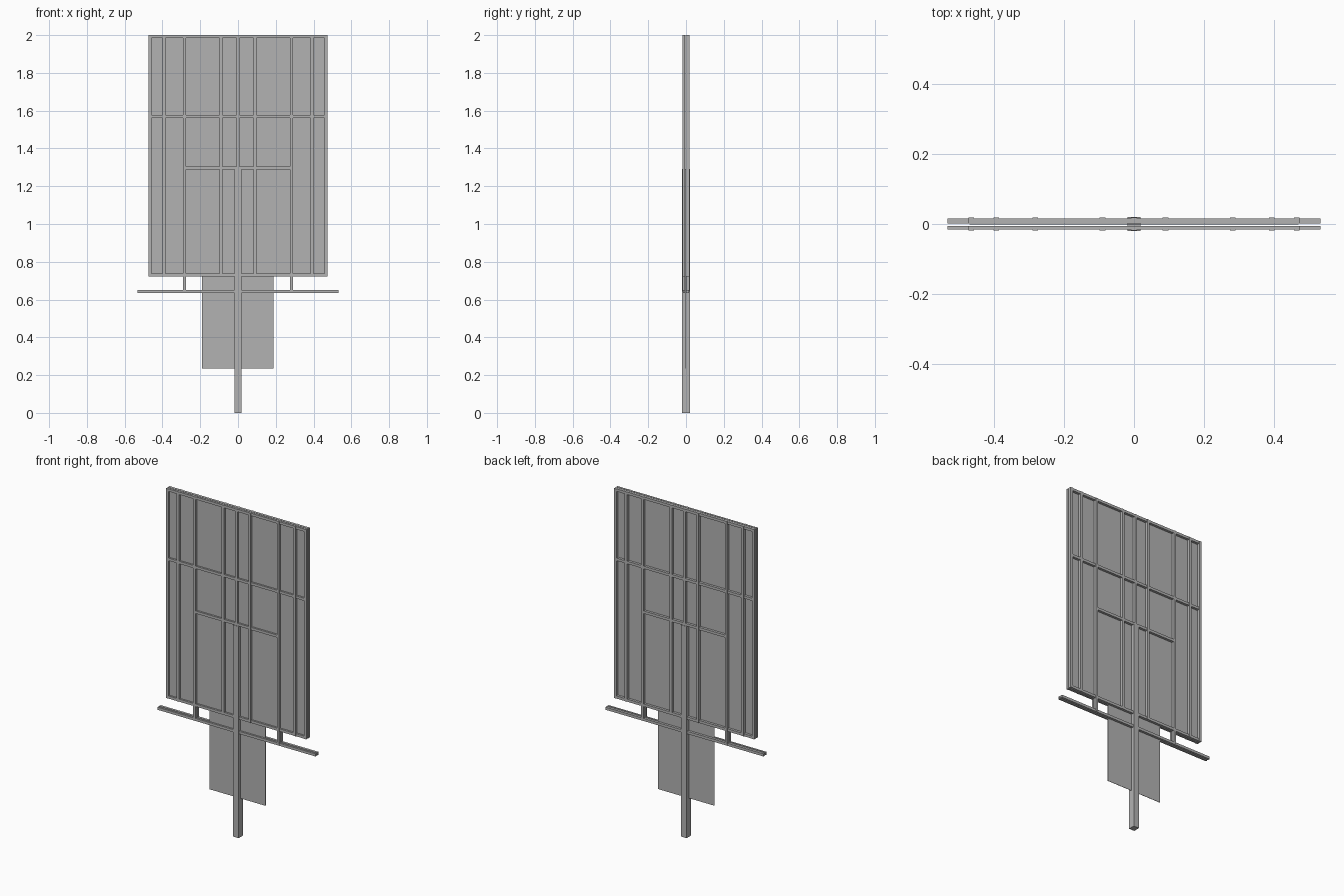
import bpy
import bmesh
from mathutils import Matrix, Vector

cube = bpy.data.objects.get("Cube")
if cube:
    bpy.data.objects.remove(cube, do_unlink=True)

steel = bpy.data.materials.new("grey_steel")
steel.use_nodes = True
GREY = (0.45, 0.45, 0.45, 1)
steel.diffuse_color = GREY
steel.node_tree.nodes["Principled BSDF"].inputs["Base Color"].default_value = GREY


def build(name, boxes):
    """One object made of boxes given as (low corner, high corner)."""
    bm = bmesh.new()
    for low, high in boxes:
        low, high = Vector(low), Vector(high)
        place = Matrix.Translation((low + high) / 2) @ Matrix.Diagonal((*(high - low), 1))
        bmesh.ops.create_cube(bm, size=1, matrix=place)
    mesh = bpy.data.meshes.new(name)
    bm.to_mesh(mesh)
    bm.free()
    mesh.materials.append(steel)
    obj = bpy.data.objects.new(name, mesh)
    bpy.context.collection.objects.link(obj)
    return obj


SHEET_Y = -0.002     # plane of the thin sheets
GAP = 0.003          # half of the slot between paired strips


def paired_strip(name, x0, x1, z0, z1, depth):
    """Bar made of a front and a back strip clamping the sheet."""
    build(name, [((x0, -depth, z0), (x1, SHEET_Y - GAP, z1)),
                 ((x0, SHEET_Y + GAP, z0), (x1, depth, z1))])


BAR = 0.008          # half width of a bar
TOP, BOTTOM, CROSS = 2.0, 0.722, 0.642

# Thin sheets
build("main_panel", [((-0.47, SHEET_Y - 0.001, BOTTOM), (0.47, SHEET_Y + 0.001, TOP))])
build("lower_panel", [((-0.19, SHEET_Y - 0.001, 0.236), (0.188, SHEET_Y + 0.001, BOTTOM))])

# Upright bars, mirrored left and right; one pair reaches down to the cross bar
for x, foot in ((0.465, BOTTOM), (0.393, BOTTOM), (0.282, CROSS), (0.09, BOTTOM)):
    for side, label in ((1, "left"), (-1, "right")):
        paired_strip(f"upright_{label}", side * x - BAR, side * x + BAR, foot, TOP, 0.018)
paired_strip("centre_upright", -BAR, BAR, 1.28, TOP, 0.018)

# Horizontal bars
for name, half, z in (("top_rail", 0.47, TOP - BAR), ("upper_rail", 0.47, 1.57),
                      ("middle_rail", 0.282, 1.297), ("bottom_rail", 0.47, BOTTOM + BAR),
                      ("cross_bar", 0.533, CROSS)):
    paired_strip(name, -half, half, z - BAR, z + BAR, 0.016)

# Square post
build("post", [((-0.0185, -0.02, 0), (0.0185, 0.02, 1.29))])
